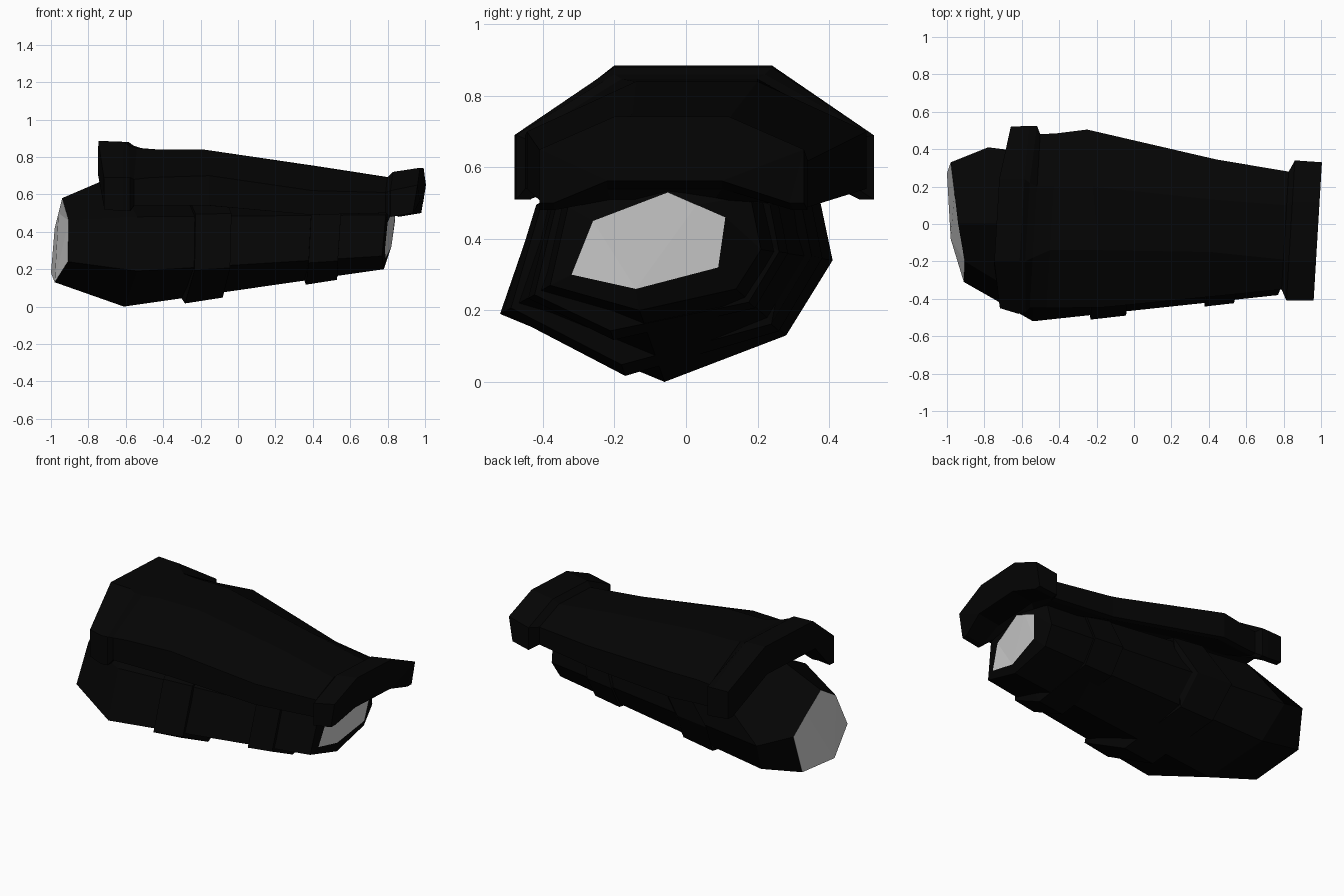
import bpy, bmesh
from mathutils import Vector

cube = bpy.data.objects.get("Cube")
if cube:
    bpy.data.objects.remove(cube)


def material(name, value):
    m = bpy.data.materials.new(name)
    m.use_nodes = True
    colour = (value, value, value, 1)
    m.diffuse_color = colour
    m.node_tree.nodes["Principled BSDF"].inputs["Base Color"].default_value = colour
    return m


black = material("black", 0.0013)
grey = material("light grey", 0.62)


def loft(name, rings, mats, cap_index=0):
    """Skin a list of equal rings and close both ends."""
    bm = bmesh.new()
    loops = [[bm.verts.new(p) for p in ring] for ring in rings]
    n = len(rings[0])
    for a, b in zip(loops, loops[1:]):
        for i in range(n):
            j = (i + 1) % n
            bm.faces.new((a[i], a[j], b[j], b[i]))
    for end in (loops[0], loops[-1]):
        bm.faces.new(end).material_index = cap_index
    bm.normal_update()
    bmesh.ops.triangulate(bm, faces=[f for f in bm.faces if len(f.verts) > 4])
    bmesh.ops.recalc_face_normals(bm, faces=bm.faces)
    mesh = bpy.data.meshes.new(name)
    bm.to_mesh(mesh)
    bm.free()
    for m in mats:
        mesh.materials.append(m)
    obj = bpy.data.objects.new(name, mesh)
    bpy.context.collection.objects.link(obj)
    return obj


# Faceted sleeve: upper end, widest ring, cuff ring, cuff opening
upper_end = [(-.94, 0, .58), (-.905, -.2, .46), (-.91, -.31, .24),
             (-.98, -.08, .13), (-1, .27, .18), (-.98, .33, .42),
             (-.96, .17, .5)]
widest = [(-.66, 0, .7), (-.54, -.42, .48), (-.54, -.52, .19),
          (-.61, -.06, 0), (-.72, .28, .13), (-.78, .41, .34),
          (-.54, .37, .53)]
cuff = [(.8, -.05, .56), (.79, -.33, .49), (.77, -.38, .27),
        (.78, -.13, .2), (.78, .14, .26), (.79, .21, .37),
        (.8, .18, .52)]
opening = [(.835, -.05, .53), (.8, -.26, .45), (.785, -.32, .3),
           (.79, -.14, .26), (.82, .09, .32), (.84, .11, .46),
           (.84, .03, .495)]
loft("sleeve", [upper_end, widest, cuff, opening], [black, grey], 1)


# Straps wrap the sleeve, slightly larger than it, lowest corner set forward
def strap_ring(t):
    pts = [Vector(a).lerp(Vector(b), t) for a, b in zip(widest, cuff)]
    mid = sum(pts, Vector()) / len(pts)
    ring = [Vector((p.x, mid.y + (p.y - mid.y) * 1.05,
                    mid.z + (p.z - mid.z) * 1.1)) for p in pts]
    min(ring, key=lambda p: p.z).y -= .09
    return ring


for name, start, end in (("upper_strap", .235, .38), ("lower_strap", .7, .82)):
    loft(name, [strap_ring(start), strap_ring(end)], [black])


# Arched guard over the sleeve, flared at both ends, slightly skewed in plan
def arch(x, front, back, top_front, top_back, top, mid, low,
         lean=0, low_lean=0, skew=.06):
    side, base = x + lean, x + lean + low_lean
    ring = [(base, front, low), (side, front, mid), (x, top_front, top),
            (x, top_back, top), (side, back, mid), (base, back, low),
            (base, back - .04, low), (x, top_back - .02, top - .18),
            (x, top_front - .02, top - .18), (base, front + .04, low)]
    return [(px + skew * py, py, pz) for px, py, pz in ring]


guard = [
    (-.735, -.45, .52, -.2, .24, .885, .69, .52, .045),
    (-.6, -.48, .525, -.2, .24, .88, .69, .51, .01),
    (-.57, -.475, .525, -.2, .22, .86, .69, .51, .02),
    (-.53, -.45, .48, -.18, .2, .847, .68, .54),
    (-.44, -.45, .485, -.14, .2, .84, .69, .54),
    (-.2, -.445, .505, -.14, .2, .84, .7, .54, 0, 0, -.1),
    (.42, -.39, .345, -.15, .13, .75, .62, .49),
    (.81, -.35, .28, -.19, .1, .69, .61, .5),
    (.84, -.41, .34, -.2, .12, .72, .62, .48),
    (.985, -.41, .33, -.2, .12, .742, .65, .5, 0, -.025),
]
loft("arm_guard", [arch(*s) for s in guard], [black])
